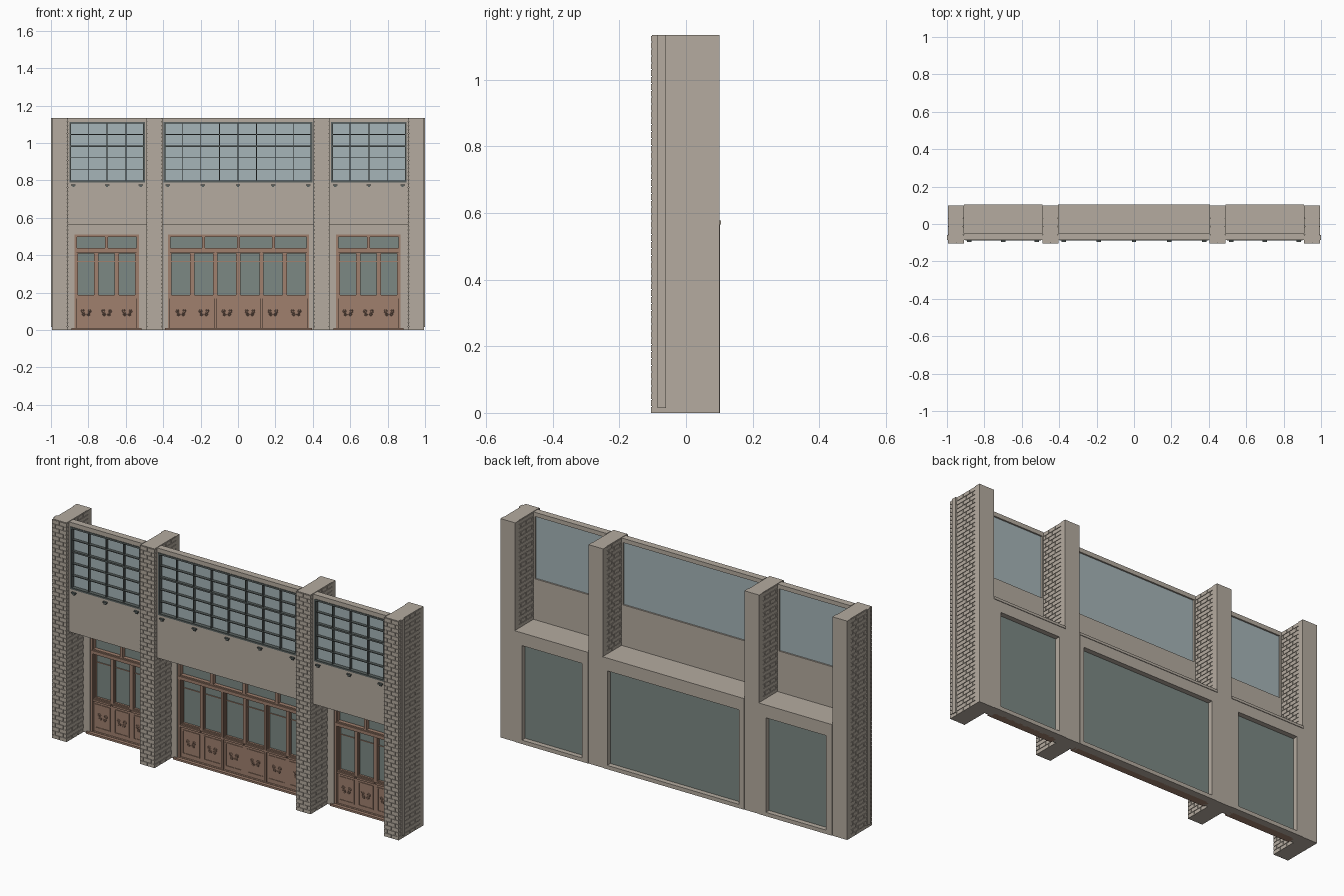
import bpy, bmesh, math
from mathutils import Matrix, Vector

cube = bpy.data.objects.get("Cube")
if cube:
    bpy.data.objects.remove(cube)


def material(name, rgb):
    m = bpy.data.materials.new(name)
    m.use_nodes = True
    m.diffuse_color = (*rgb, 1)
    bsdf = m.node_tree.nodes["Principled BSDF"]
    bsdf.inputs["Base Color"].default_value = (*rgb, 1)
    bsdf.inputs["Roughness"].default_value = 0.8
    return m


STONE = material("warm grey stone", (0.46, 0.41, 0.35))
SKY_GLASS = material("pale blue glass", (0.38, 0.46, 0.48))
DOOR_GLASS = material("grey green glass", (0.20, 0.25, 0.23))
WOOD = material("brown wood", (0.35, 0.215, 0.155))
METAL = material("dark window metal", (0.10, 0.12, 0.115))


class Part:
    """Collects boxes into one mesh object."""

    def __init__(self, name, mat):
        self.name, self.mat, self.bm = name, mat, bmesh.new()

    def box(self, x0, x1, y0, y1, z0, z1):
        mid = Vector((x0 + x1, y0 + y1, z0 + z1)) / 2
        size = Matrix.Diagonal((x1 - x0, y1 - y0, z1 - z0, 1))
        bmesh.ops.create_cube(self.bm, size=1, matrix=Matrix.Translation(mid) @ size)

    def frame(self, x0, x1, y0, y1, z0, z1, w):
        self.box(x0, x0 + w, y0, y1, z0, z1)
        self.box(x1 - w, x1, y0, y1, z0, z1)
        self.box(x0 + w, x1 - w, y0, y1, z0, z0 + w)
        self.box(x0 + w, x1 - w, y0, y1, z1 - w, z1)

    def finish(self):
        mesh = bpy.data.meshes.new(self.name)
        self.bm.to_mesh(mesh)
        self.bm.free()
        mesh.materials.append(self.mat)
        ob = bpy.data.objects.new(self.name, mesh)
        bpy.context.collection.objects.link(ob)
        return ob


TOP = 1.135
RELIEF = 0.003
ROWS = 55
BRICK = 0.045
FRONT, BRICK_END, BACK = -0.105, 0.07, 0.10


def courses(a, b):
    """Running bond: yields start, end, bottom, top for each brick."""
    h = TOP / ROWS
    for r in range(ROWS):
        s = a - (BRICK / 2 if r % 2 else 0)
        while s < b - 0.004:
            lo, hi = max(s, a), min(s + BRICK - RELIEF, b)
            if hi - lo > 0.004:
                yield lo, hi, r * h, (r + 1) * h - RELIEF
            s += BRICK


# Brick pillars with plain backs
def pillar(name, x0, x1):
    core = Part(name, STONE)
    core.box(x0 + RELIEF, x1 - RELIEF, FRONT + RELIEF, BRICK_END, 0, TOP)
    core.box(x0, x1, BRICK_END, BACK, 0, TOP)
    for a, b, lo, hi in courses(x0, x1):
        core.box(a, b, FRONT, FRONT + RELIEF, lo, hi)
    for a, b, lo, hi in courses(FRONT + RELIEF, BRICK_END):
        core.box(x0, x0 + RELIEF, a, b, lo, hi)
        core.box(x1 - RELIEF, x1, a, b, lo, hi)
    core.finish()


pillar("right_outer_pillar", -0.995, -0.91)
pillar("right_inner_pillar", -0.49, -0.405)
pillar("left_inner_pillar", 0.405, 0.49)
pillar("left_outer_pillar", 0.91, 0.995)

# Thin vertical strips on both ends
strips = Part("end_strips", STONE)
for s in (-1, 1):
    strips.box(min(s, s * 0.99), max(s, s * 0.99), -0.085, -0.06, 0.015, TOP)
strips.finish()


# Scroll ornament on a door leaf
def scroll(name, cx, cz, y):
    cu = bpy.data.curves.new(name, "CURVE")
    cu.dimensions = "3D"
    cu.bevel_depth = 0.0022
    cu.bevel_resolution = 0
    for s in (-1, 1):
        for up in (-1, 1):
            sp = cu.splines.new("POLY")
            n = 14
            sp.points.add(n - 1)
            for i, p in enumerate(sp.points):
                t = i / (n - 1)
                ang = t * 1.6 * math.tau
                r = 0.010 * (1 - 0.8 * t)
                p.co = (cx + s * (0.016 - r * math.cos(ang) * 0.9 + up * 0.003),
                        y, cz + up * (0.007 + r * math.sin(ang)), 1)
    ob = bpy.data.objects.new(name, cu)
    cu.materials.append(WOOD)
    bpy.context.collection.objects.link(ob)


# One bay: wall, high window, ledge, doorway and doors
def bay(label, x0, x1, d0, d1, columns, transoms, leaves, group, lamps):
    # Upper wall with window opening, and the ledge behind it
    w0, w1, sill, head = x0 + 0.008, x1 - 0.008, 0.79, 1.113
    wall = Part(label + "_upper_wall", STONE)
    wall.box(x0, x1, -0.085, -0.05, 0.565, sill)
    wall.box(x0, x1, -0.085, -0.05, head, TOP)
    wall.box(x0, w0, -0.085, -0.05, sill, head)
    wall.box(w1, x1, -0.085, -0.05, sill, head)
    wall.box(x0, x1, -0.052, 0.105, 0.565, 0.578)
    wall.finish()

    # Lower wall around the doorway
    lower = Part(label + "_door_surround", STONE)
    lower.box(x0, d0, 0.035, 0.102, 0, 0.566)
    lower.box(d1, x1, 0.035, 0.102, 0, 0.566)
    lower.box(d0, d1, 0.035, 0.102, 0.51, 0.566)
    lower.box(d0, d1, 0.06, 0.102, 0, 0.02)
    lower.finish()

    # High window
    pane = Part(label + "_high_glass", SKY_GLASS)
    pane.box(w0, w1, -0.068, -0.058, sill, head)
    pane.finish()
    bars = Part(label + "_high_window_bars", METAL)
    bars.frame(w0, w1, -0.088, -0.068, sill, head, 0.009)
    for i in range(1, columns):
        x = w0 + (w1 - w0) * i / columns
        bars.box(x - 0.002, x + 0.002, -0.082, -0.068, sill, head)
    for i in range(1, 5):
        z = sill + 0.008 + (head - sill - 0.014) * i / 5
        t = 0.004 if i == 3 else 0.002
        bars.box(w0, w1, -0.083, -0.068, z - t, z + t)
    bars.finish()

    # Small lamps under the window
    lamp = Part(label + "_lamps", METAL)
    for i in range(lamps):
        x = x0 + 0.03 + (x1 - x0 - 0.06) * i / (lamps - 1)
        lamp.box(x - 0.012, x + 0.012, -0.095, -0.085, 0.772, 0.778)
        lamp.box(x - 0.006, x + 0.006, -0.092, -0.085, 0.764, 0.772)
    lamp.finish()

    # Door glass, one sheet behind all leaves
    sheet = Part(label + "_door_glass", DOOR_GLASS)
    sheet.box(d0, d1, 0.066, 0.076, 0.015, 0.51)
    sheet.finish()

    # Timber frame, transom lights and threshold
    wood = Part(label + "_doors", WOOD)
    wood.frame(d0, d1, 0.042, 0.066, 0, 0.51, 0.012)
    wood.box(d0 - 0.015, d1 + 0.015, 0.025, 0.06, 0, 0.01)
    wood.box(d0, d1, 0.04, 0.066, 0.415, 0.432)
    step = (d1 - d0 - 0.01) / transoms
    for i in range(transoms):
        a = d0 + 0.005 + i * step
        wood.frame(a, a + step, 0.046, 0.066, 0.43, 0.505, 0.008)

    # Door leaves: glazed top, panelled base, scrollwork
    step = (d1 - d0 - 0.016) / leaves
    for i in range(leaves):
        a = d0 + 0.008 + i * step
        b = a + step
        wood.box(a, b, 0.052, 0.066, 0, 0.178)
        wood.frame(a, b, 0.05, 0.066, 0.175, 0.42, 0.009)
        wood.frame(a + 0.009, b - 0.009, 0.055, 0.066, 0.184, 0.411, 0.003)
        wood.box(a + 0.01, b - 0.01, 0.061, 0.066, 0.365, 0.368)
        wood.box(a + 0.004, b - 0.004, 0.044, 0.052, 0.168, 0.178)
        wood.frame(a + 0.012, b - 0.012, 0.049, 0.052, 0.03, 0.155, 0.005)
        if i and i % group == 0:
            wood.box(a - 0.005, a + 0.005, 0.042, 0.066, 0, 0.42)
        scroll(f"{label}_scroll_{i + 1}", (a + b) / 2, 0.093, 0.05)
    wood.finish()


bay("right_bay", -0.91, -0.49, -0.875, -0.53, 4, 2, 3, 3, 3)
bay("centre_bay", -0.405, 0.405, -0.375, 0.38, 8, 4, 6, 2, 5)
bay("left_bay", 0.49, 0.91, 0.525, 0.87, 4, 2, 3, 3, 3)
